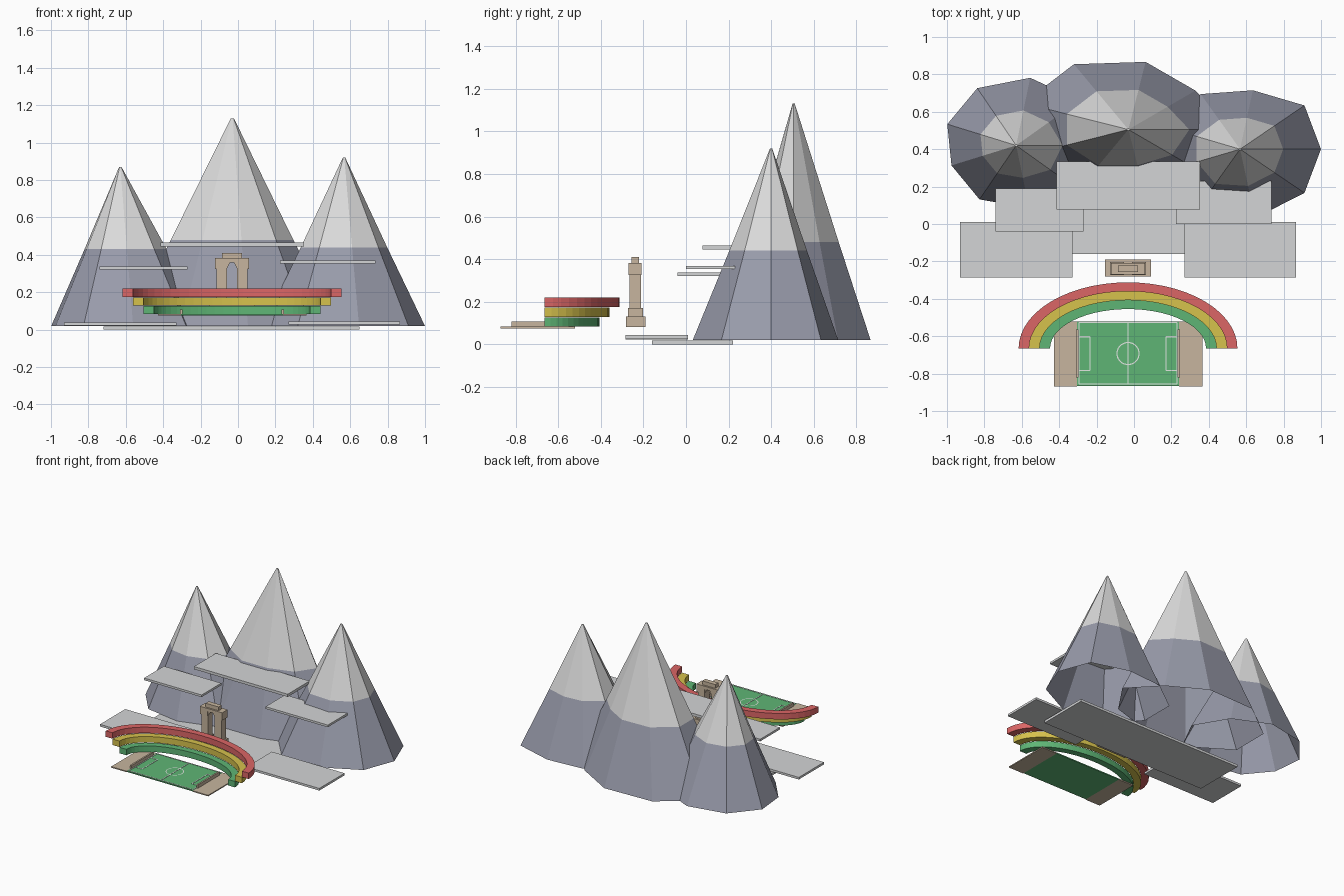
import bpy, bmesh
from math import sin, cos, pi, radians

if "Cube" in bpy.data.objects:
    bpy.data.objects.remove(bpy.data.objects["Cube"])


def material(name, srgb):
    m = bpy.data.materials.new(name)
    m.use_nodes = True
    col = [c / 12.92 if c < 0.04 else ((c + 0.055) / 1.055) ** 2.4 for c in srgb] + [1]
    m.diffuse_color = col
    m.node_tree.nodes["Principled BSDF"].inputs["Base Color"].default_value = col
    return m


rock = material("rock_grey", (0.60, 0.61, 0.67))
snow = material("snow_grey", (0.86, 0.86, 0.86))
cloud = material("cloud_grey", (0.83, 0.835, 0.84))
red = material("red", (0.86, 0.40, 0.40))
yellow = material("yellow", (0.84, 0.76, 0.30))
green = material("green", (0.37, 0.71, 0.46))
stone = material("tan_stone", (0.78, 0.71, 0.62))
white = material("line_white", (0.93, 0.95, 0.93))


def finish(bm, name, *mats, normals=True):
    if normals:
        bmesh.ops.recalc_face_normals(bm, faces=bm.faces)
    me = bpy.data.meshes.new(name)
    bm.to_mesh(me)
    bm.free()
    for m in mats:
        me.materials.append(m)
    ob = bpy.data.objects.new(name, me)
    bpy.context.collection.objects.link(ob)
    return ob


def box(name, x, y, z, mat):
    """Box from (min, max) ranges."""
    bm = bmesh.new()
    bmesh.ops.create_cube(bm, size=1)
    for v in bm.verts:
        v.co = [r[0] + (c + 0.5) * (r[1] - r[0]) for c, r in zip(v.co, (x, y, z))]
    return finish(bm, name, mat)


def mountain(name, peak, rx, ry, snow_z, wobble):
    """Open, uneven nine-sided cone with a snow cap above snow_z."""
    px, py, pz = peak
    base_z, n = 0.02, len(wobble)
    bm = bmesh.new()
    rings = []
    for z in (base_z, snow_z, pz):
        f = max((pz - z) / (pz - base_z), 0.015)
        rings.append([bm.verts.new((px + rx * w * f * cos(2 * pi * i / n),
                                    py + ry * w * f * sin(2 * pi * i / n), z))
                      for i, w in enumerate(wobble)])
    for level in range(2):
        for i in range(n):
            j = (i + 1) % n
            a, b = rings[level], rings[level + 1]
            bm.faces.new((a[i], a[j], b[j], b[i])).material_index = level
    bm.faces.new(rings[2]).material_index = 1
    finish(bm, name, rock, snow, normals=False)


# Mountains
mountain("left_side_peak", (0.567, 0.40, 0.92), 0.42, 0.34, 0.44,
         (1.03, 1.07, 0.94, 1.0, 1.1, 1.1, 1.18, 1.1, 1.07))
mountain("middle_peak", (-0.03, 0.505, 1.13), 0.52, 0.36, 0.48,
         (1.07, 0.9, 1.02, 1.12, 1.15, 1.15, 1.05, 0.92, 1.0))
mountain("right_side_peak", (-0.63, 0.42, 0.87), 0.40, 0.34, 0.43,
         (1.2, 1.1, 1.08, 1.04, 0.98, 0.92, 0.98, 1.0, 1.15))

# Flat cloud slabs
for name, x, y, z in (
        ("base_slab", (-0.72, 0.65), (-0.16, 0.22), (0.0, 0.018)),
        ("right_low_slab", (-0.93, -0.33), (-0.285, 0.01), (0.022, 0.038)),
        ("left_low_slab", (0.27, 0.865), (-0.285, 0.01), (0.028, 0.044)),
        ("right_high_slab", (-0.74, -0.27), (-0.04, 0.19), (0.322, 0.338)),
        ("left_high_slab", (0.225, 0.735), (0.0, 0.23), (0.353, 0.369)),
        ("top_slab", (-0.415, 0.352), (0.078, 0.335), (0.445, 0.465))):
    box(name, x, y, z, cloud)

CX = -0.032


def centred(half):
    return (CX - half, CX + half)


def arc_band(name, outer, inner, z, mat, segs=28):
    """Half-elliptical bar lying flat."""
    cy = -0.665
    bm = bmesh.new()
    rows = []
    for i in range(segs + 1):
        t = pi * i / segs
        rows.append([bm.verts.new((CX + r[0] * cos(t), cy + r[1] * sin(t), h))
                     for r, h in ((outer, z[0]), (outer, z[1]), (inner, z[1]), (inner, z[0]))])
    for a, b in zip(rows, rows[1:]):
        for k in range(4):
            m = (k + 1) % 4
            bm.faces.new((a[k], a[m], b[m], b[k]))
    bm.faces.new(rows[0])
    bm.faces.new(rows[-1])
    finish(bm, name, mat)


# Rainbow terraces, stepping down towards the pitch
for k, (name, mat) in enumerate((("red_arc", red), ("yellow_arc", yellow), ("green_arc", green))):
    o, i = k * 0.056, (k + 1) * 0.056
    e = 0.85
    arc_band(name, (0.585 - o, 0.353 - o * e), (0.585 - i, 0.353 - i * e),
             (0.175 - k * 0.046, 0.219 - k * 0.046), mat)

# Stone gate
box("gate_base", centred(0.123), (-0.282, -0.19), (0.082, 0.13), stone)
for side, s in (("left", 1), ("right", -1)):
    lo, hi = sorted((CX + s * 0.027, CX + s * 0.083))
    box(side + "_gate_leg", (lo, hi), (-0.265, -0.212), (0.13, 0.335), stone)
    lo, hi = sorted((CX + s * 0.022, CX + s * 0.095))
    box(side + "_gate_plinth", (lo, hi), (-0.272, -0.203), (0.13, 0.17), stone)
    # Corner wedge rounding the opening
    bm = bmesh.new()
    for y in (-0.264, -0.213):
        for x, z in ((0.028, 0.325), (0.028, 0.36), (0.01, 0.36)):
            bm.verts.new((CX + s * x, y, z))
    bmesh.ops.convex_hull(bm, input=bm.verts)
    finish(bm, side + "_gate_corner", stone)
    lo, hi = sorted((CX + s * 0.027, CX + s * 0.092))
    box(side + "_gate_shoulder", (lo, hi), (-0.27, -0.208), (0.325, 0.36), stone)
box("gate_lintel", centred(0.092), (-0.27, -0.208), (0.36, 0.382), stone)
box("gate_cap", centred(0.053), (-0.257, -0.221), (0.382, 0.41), stone)

# Pitch with stands and low walls
Y0, Y1, TOP = -0.865, -0.52, 0.083
box("pitch", centred(0.272), (Y0, Y1), (0.075, TOP), green)
for side, s in (("left", 1), ("right", -1)):
    lo, hi = sorted((CX + s * 0.272, CX + s * 0.397))
    box(side + "_stand", (lo, hi), (Y0 - 0.005, Y1), (0.075, TOP), stone)
    lo, hi = sorted((CX + s * 0.265, CX + s * 0.277))
    box(side + "_wall", (lo, hi), (-0.82, -0.565), (TOP, 0.108), stone)

# Painted pitch lines
T, LZ = 0.006, (TOP, TOP + 0.002)
MY = (Y0 + Y1) / 2


def frame(name, x, y):
    for k, c in enumerate(x):
        box(f"{name}_end_{k}", (c - T / 2, c + T / 2), y, LZ, white)
    for k, c in enumerate(y):
        box(f"{name}_side_{k}", x, (c - T / 2, c + T / 2), LZ, white)


frame("boundary_line", centred(0.262), (Y0 + 0.01, Y1 - 0.006))
frame("right_penalty_line", (CX - 0.262, CX - 0.203), (MY - 0.09, MY + 0.09))
frame("left_penalty_line", (CX + 0.203, CX + 0.262), (MY - 0.09, MY + 0.09))
box("halfway_line", centred(T / 2), (Y0 + 0.01, Y1 - 0.006), LZ, white)

bm = bmesh.new()
ring = []
for i in range(32):
    t = radians(i * 360 / 32)
    ring.append([bm.verts.new((CX + r * cos(t), MY + r * sin(t), LZ[1])) for r in (0.056, 0.062)])
for i in range(32):
    a, b = ring[i], ring[(i + 1) % 32]
    bm.faces.new((a[0], a[1], b[1], b[0]))
finish(bm, "centre_circle", white, normals=False)
